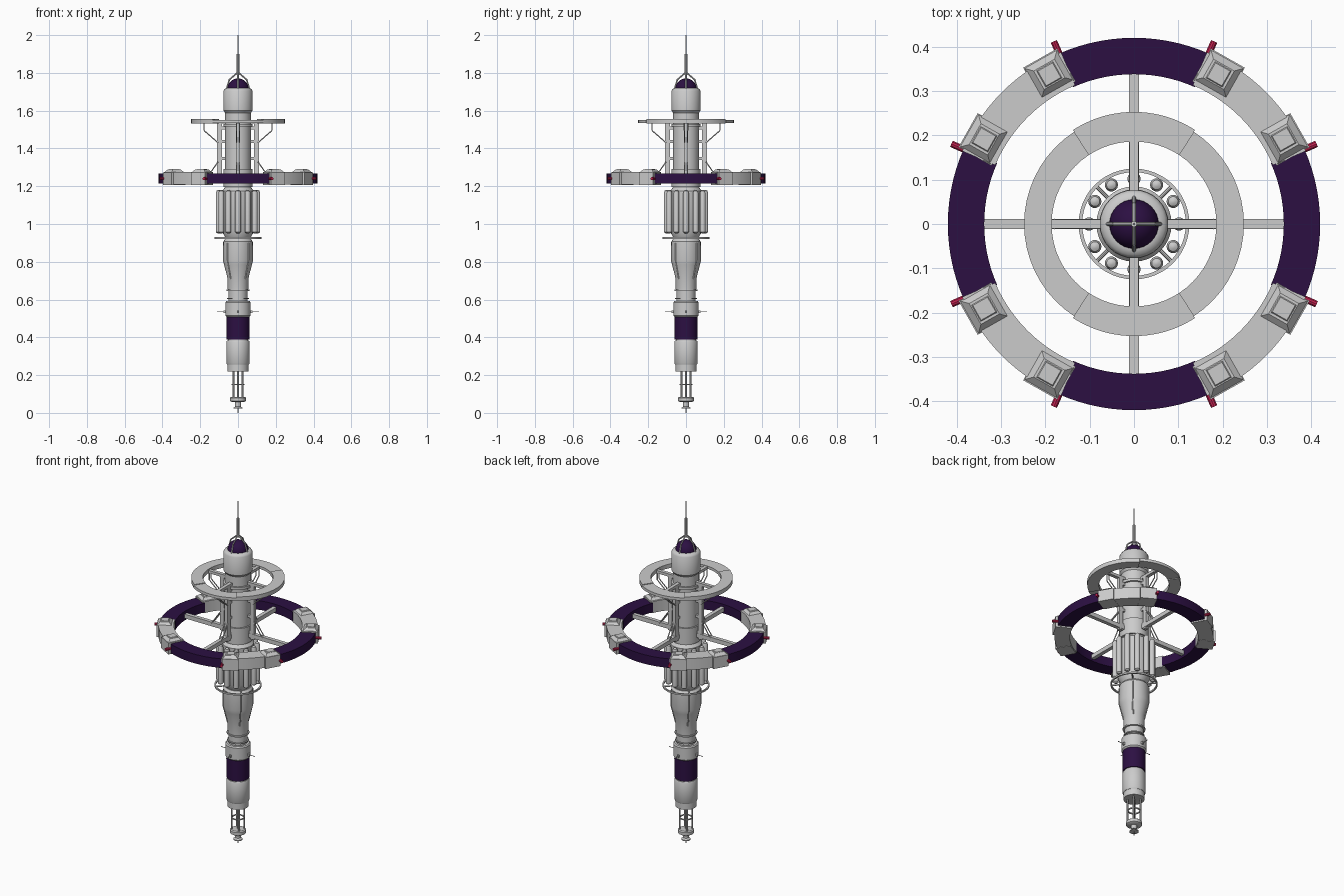
import bpy, bmesh
from math import sin, cos, pi, radians
from mathutils import Vector

if "Cube" in bpy.data.objects:
    bpy.data.objects.remove(bpy.data.objects["Cube"])


def material(name, col):
    m = bpy.data.materials.new(name)
    m.diffuse_color = col
    m.use_nodes = True
    m.node_tree.nodes["Principled BSDF"].inputs["Base Color"].default_value = m.diffuse_color
    return m


PURPLE = material("dark_purple", (0.025, 0.005, 0.055, 1))
RED = material("signal_red", (0.55, 0.015, 0.08, 1))


def make(name, bm, mat=None, smooth=True):
    bmesh.ops.remove_doubles(bm, verts=bm.verts, dist=1e-6)
    bmesh.ops.recalc_face_normals(bm, faces=bm.faces)
    me = bpy.data.meshes.new(name)
    bm.to_mesh(me)
    bm.free()
    ob = bpy.data.objects.new(name, me)
    bpy.context.collection.objects.link(ob)
    if mat:
        me.materials.append(mat)
    if smooth:
        bpy.ops.object.select_all(action='DESELECT')
        bpy.context.view_layer.objects.active = ob
        ob.select_set(True)
        bpy.ops.object.shade_smooth_by_angle(angle=radians(35))
    return ob


def lathe(name, prof, mat=None, n=32, a0=0, a1=360, center=(0, 0), closed=False):
    """Revolve (r, z) points; closed profiles swept over part of a turn get end caps."""
    bm = bmesh.new()
    full = a1 - a0 >= 360
    rows = []
    for i in range(n if full else n + 1):
        a = radians(a0 + (a1 - a0) * i / n)
        rows.append([bm.verts.new((center[0] + r * cos(a), center[1] + r * sin(a), z)) for r, z in prof])
    k = len(prof)
    for i in range(n):
        p, q = rows[i], rows[(i + 1) % len(rows)]
        for j in range(k if closed else k - 1):
            bm.faces.new((p[j], q[j], q[(j + 1) % k], p[(j + 1) % k]))
    if not full:
        bm.faces.new(rows[0])
        bm.faces.new(rows[-1])
    elif not closed:
        bm.faces.new([r[0] for r in rows])
        bm.faces.new([r[-1] for r in rows])
    return make(name, bm, mat)


def cyl(name, r, z0, z1, mat=None, n=32):
    return lathe(name, [(r, z0), (r, z1)], mat, n)


def arc(name, r0, r1, z0, z1, a0, a1, mat=None, n=12):
    prof = [(r0, z0), (r1, z0), (r1, z1), (r0, z1)]
    return lathe(name, prof, mat, n, a0, a1, closed=True)


def rod(name, a, b, r, mat=None, n=8):
    a, b = Vector(a), Vector(b)
    bm = bmesh.new()
    bmesh.ops.create_cone(bm, cap_ends=True, segments=n, radius1=r, radius2=r, depth=(b - a).length)
    q = (b - a).to_track_quat('Z', 'Y')
    for v in bm.verts:
        v.co = q @ v.co + (a + b) / 2
    return make(name, bm, mat)


def polar(r, deg, z):
    return (r * cos(radians(deg)), r * sin(radians(deg)), z)


def beam(name, deg, r0, r1, w, z0, z1, inset=0):
    """Radial box pointing along deg; inset shrinks its top into a frustum."""
    bm = bmesh.new()
    bmesh.ops.create_cube(bm, size=1)
    c, s = cos(radians(deg)), sin(radians(deg))
    for v in bm.verts:
        k = inset if v.co.z > 0 else 0
        x = (r0 + r1) / 2 + v.co.x * (r1 - r0 - 2 * k)
        y = v.co.y * (w - 2 * k)
        z = z1 if v.co.z > 0 else z0
        v.co = (x * c - y * s, x * s + y * c, z)
    return make(name, bm, smooth=False)


# antenna mast and dome
cyl("antenna_tip", 0.003, 1.89, 2.0, n=8)
cyl("antenna_mast", 0.007, 1.79, 1.90, n=10)
lathe("dome", [(0.056 * cos(t * pi / 16), 1.715 + 0.056 * sin(t * pi / 16)) for t in range(8)] + [(0.001, 1.771)], PURPLE)
for d in range(0, 360, 90):
    rod("antenna_leg_upper", polar(0.004, d, 1.80), polar(0.045, d, 1.765), 0.004)
    rod("antenna_leg_lower", polar(0.045, d, 1.767), polar(0.062, d, 1.71), 0.004)

# upper hull
lathe("command_module", [(0.066, 1.585), (0.077, 1.60), (0.077, 1.705), (0.070, 1.715), (0.058, 1.72)])
cyl("upper_hull", 0.068, 1.19, 1.60)
cyl("upper_hull_collar", 0.078, 1.515, 1.53)
cyl("mid_hull_collar", 0.077, 1.195, 1.29)
lathe("tank_core", [(0.06, 0.91), (0.068, 0.93), (0.085, 0.96), (0.085, 1.175), (0.068, 1.195)])

# upper ring in four plates
for i, d in enumerate((0, 90, 180, 270)):
    if i % 2:
        arc("upper_ring_plate", 0.186, 0.253, 1.535, 1.551, d - 33, d + 33)
    else:
        arc("upper_ring_plate", 0.186, 0.248, 1.531, 1.555, d - 57, d + 57, n=18)

# spokes, rails and bracing on four sides
for d in range(0, 360, 90):
    beam("upper_spoke", d, 0.06, 0.19, 0.02, 1.533, 1.549)
    beam("lower_spoke", d, 0.06, 0.345, 0.022, 1.228, 1.252)
    beam("hull_rail", d, 0.085, 0.11, 0.02, 1.22, 1.535)
    for z in (1.25, 1.34, 1.43, 1.50):
        beam("rail_bracket", d, 0.06, 0.09, 0.014, z, z + 0.015)
    for s in (-0.009, 0.009):
        c, n = cos(radians(d)), sin(radians(d))
        path = [[(0.18, 1.535), (0.18, 1.495), (0.105, 1.43)], [(0.105, 1.33), (0.165, 1.245)]]
        for pts in path:
            for (ra, za), (rb, zb) in zip(pts, pts[1:]):
                rod("ring_brace", (ra * c - s * n, ra * n + s * c, za), (rb * c - s * n, rb * n + s * c, zb), 0.003, n=6)

# large habitat ring
for d in range(0, 360, 90):
    arc("habitat_ring_dark", 0.338, 0.42, 1.215, 1.268, d - 24, d + 24, PURPLE, 14)
    arc("habitat_module", 0.34, 0.421, 1.209, 1.275, d + 23, d + 67, n=14)
    for a, lamp in ((d + 29.5, d + 23.7), (d + 60.5, d + 66.3)):
        beam("module_end_block", a, 0.345, 0.43, 0.088, 1.207, 1.273)
        beam("module_roof_pod", a, 0.348, 0.428, 0.086, 1.272, 1.288, 0.016)
        beam("pod_hatch", a, 0.366, 0.410, 0.044, 1.287, 1.291, 0.003)
        rod("signal_lamp", polar(0.42, lamp, 1.24), polar(0.45, lamp, 1.24), 0.008, RED, 10)

# twelve tanks around the core
for i in range(12):
    x, y, _ = polar(0.102, 30 * i, 0)
    lathe("fuel_tank", [(0.006, 0.95), (0.015, 0.957), (0.015, 1.165), (0.011, 1.176), (0.004, 1.18)], n=14, center=(x, y))

# thin guard ring below the tanks
arc("guard_ring", 0.117, 0.125, 0.921, 0.930, 0, 360, n=48)
for d in range(45, 405, 90):
    rod("guard_ring_strut", polar(0.06, d, 0.925), polar(0.12, d, 0.925), 0.004)

# lower hull
lathe("lower_hull", [(0.068, 0.92), (0.078, 0.908), (0.080, 0.81), (0.074, 0.785), (0.057, 0.72), (0.054, 0.65)][::-1])
for d in range(45, 405, 90):
    rod("hull_rib", polar(0.079, d, 0.90), polar(0.079, d, 0.81), 0.004)
    rod("hull_rib_tapered", polar(0.079, d, 0.81), polar(0.055, d, 0.71), 0.004)
cyl("hull_flange", 0.060, 0.645, 0.653)
cyl("narrow_neck", 0.050, 0.585, 0.65)
cyl("neck_flange", 0.057, 0.603, 0.609)
lathe("sensor_module", [(0.060, 0.508), (0.067, 0.515), (0.067, 0.585), (0.062, 0.592)])
cyl("dark_band", 0.060, 0.388, 0.51, PURPLE)
cyl("band_joint", 0.054, 0.375, 0.395)
lathe("service_module", [(0.058, 0.255), (0.062, 0.262), (0.062, 0.375), (0.058, 0.383)])
cyl("service_module_base", 0.056, 0.22, 0.26)
for d in range(0, 360, 90):
    rod("sensor_rod", polar(0.06, d, 0.535), polar(0.11, d, 0.535), 0.002, n=6)
    beam("sensor_mount", d, 0.06, 0.076, 0.012, 0.528, 0.542)

# docking probe at the bottom
for d in range(45, 405, 90):
    rod("probe_strut", polar(0.034, d, 0.075), polar(0.034, d, 0.23), 0.005)
cyl("probe_core", 0.005, 0.07, 0.23, n=10)
arc("probe_brace_ring", 0.029, 0.035, 0.148, 0.154, 0, 360, n=24)
lathe("probe_collar", [(0.034, 0.058), (0.042, 0.063), (0.042, 0.08), (0.036, 0.085)])
cyl("probe_neck", 0.016, 0.035, 0.06, n=20)
lathe("probe_dish", [(0.025, 0.022), (0.024, 0.027), (0.010, 0.036)], n=24)
cyl("probe_tip", 0.002, 0.0, 0.03, n=8)
